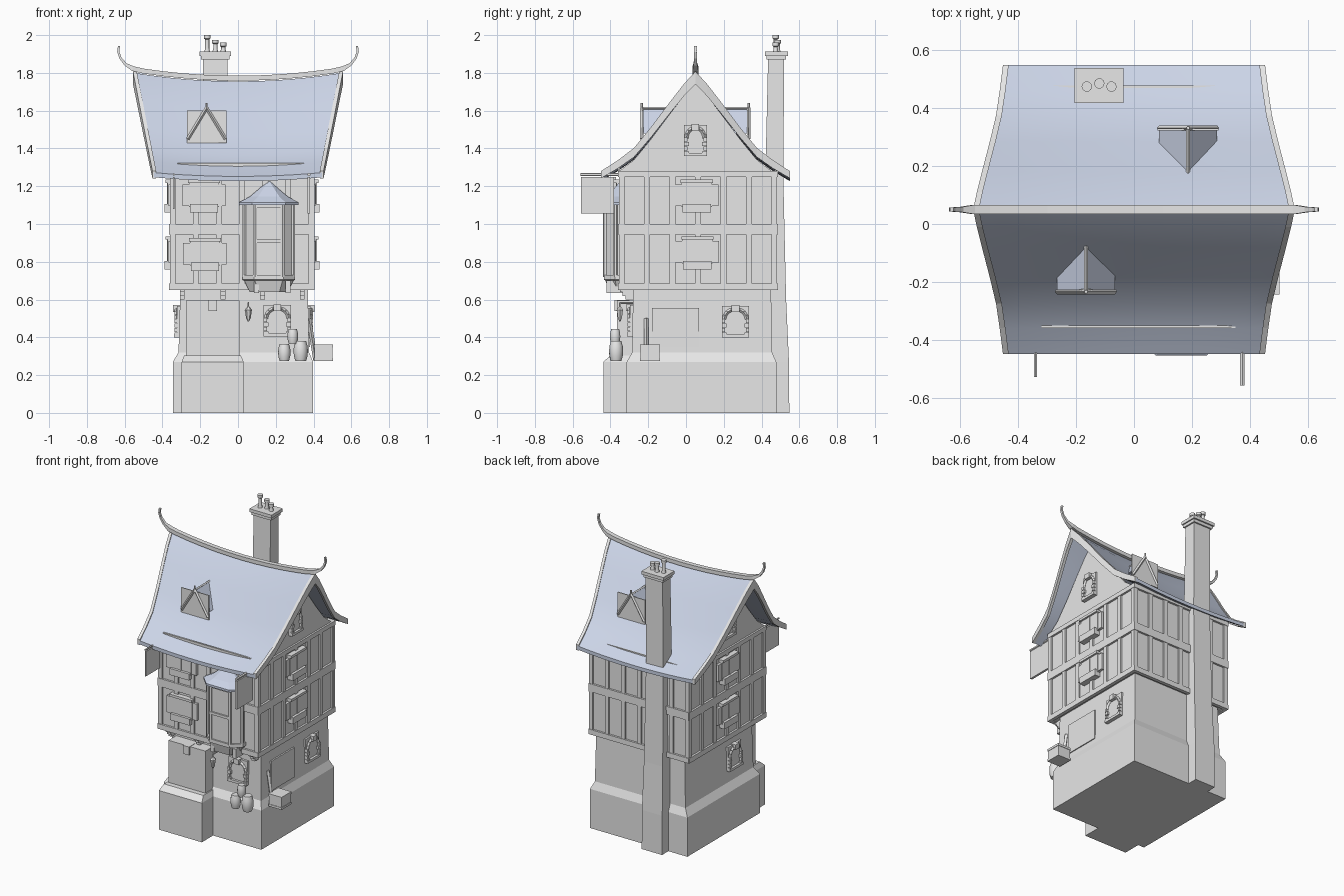
import bpy, bmesh, math
from mathutils import Vector, Matrix

if "Cube" in bpy.data.objects:
    bpy.data.objects.remove(bpy.data.objects["Cube"])


def material(name, rgb):
    m = bpy.data.materials.new(name)
    m.use_nodes = True
    m.diffuse_color = (*rgb, 1)
    m.node_tree.nodes["Principled BSDF"].inputs["Base Color"].default_value = (*rgb, 1)
    return m


GREY = material("plain grey", (0.8, 0.8, 0.8))
BLUE = material("slate blue", (0.6, 0.66, 0.8))


def finish(name, bm, mat=GREY, smooth=False):
    bmesh.ops.recalc_face_normals(bm, faces=bm.faces[:])
    me = bpy.data.meshes.new(name)
    bm.to_mesh(me)
    bm.free()
    me.materials.append(mat)
    ob = bpy.data.objects.new(name, me)
    bpy.context.scene.collection.objects.link(ob)
    if smooth:
        bpy.ops.object.select_all(action="DESELECT")
        ob.select_set(True)
        bpy.context.view_layer.objects.active = ob
        bpy.ops.object.shade_smooth_by_angle(angle=math.radians(40))
    return ob


def box(bm, x0, x1, y0, y1, z0, z1):
    mid = Vector((x0 + x1, y0 + y1, z0 + z1)) / 2
    size = Matrix.Diagonal((abs(x1 - x0), abs(y1 - y0), abs(z1 - z0), 1))
    bmesh.ops.create_cube(bm, size=1, matrix=Matrix.Translation(mid) @ size)


def rod(bm, p, q, r, sides=4):
    p, q = Vector(p), Vector(q)
    turn = (q - p).to_track_quat("Z", "Y").to_matrix().to_4x4()
    bmesh.ops.create_cone(bm, cap_ends=True, segments=sides, radius1=r, radius2=r,
                          depth=(q - p).length, matrix=Matrix.Translation((p + q) / 2) @ turn)


def loft(name, rings, mat=GREY, smooth=False):
    bm = bmesh.new()
    vs = [[bm.verts.new(p) for p in ring] for ring in rings]
    n = len(rings[0])
    for a, b in zip(vs, vs[1:]):
        for i in range(n):
            j = (i + 1) % n
            bm.faces.new((a[i], a[j], b[j], b[i]))
    bm.faces.new(vs[0])
    bm.faces.new(vs[-1])
    return finish(name, bm, mat, smooth)


def lathe(name, x, y, profile, sides=14):
    turn = [math.tau * i / sides for i in range(sides)]
    loft(name, [[(x + r * math.cos(t), y + r * math.sin(t), z) for t in turn]
                for r, z in profile], GREY, True)


def rect_ring(z, x0, x1, y0, y1):
    return [(x0, y0, z), (x1, y0, z), (x1, y1, z), (x0, y1, z)]


# Wall helpers: a runs along the wall, n points outward from its plane
WALLS = {"front": (1, -1), "back": (1, 1), "left": (0, 1), "right": (0, -1)}
UPPER = {"front": -0.345, "back": 0.472, "left": 0.392, "right": -0.35}


def on_wall(wall, plane, a, n, z):
    axis, sign = WALLS[wall]
    c = plane + sign * n
    return (a, c, z) if axis else (c, a, z)


def wbox(bm, wall, plane, a0, a1, z0, z1, n):
    p, q = on_wall(wall, plane, a0, -0.01, z0), on_wall(wall, plane, a1, n, z1)
    box(bm, p[0], q[0], p[1], q[1], z0, z1)


# Stone ground floor with battered plinth
loft("ground_floor", [rect_ring(0, -.345, .398, -.314, .478),
                      rect_ring(.27, -.345, .398, -.314, .478),
                      rect_ring(.32, -.315, .376, -.285, .456),
                      rect_ring(.66, -.305, .37, -.28, .45)])
loft("porch_base", [rect_ring(0, -.298, .03, -.437, .1), rect_ring(.27, -.298, .03, -.437, .1),
                    rect_ring(.305, -.285, .015, -.40, .1)])
bm = bmesh.new()
box(bm, -.275, .007, -.365, -.2, .3, .595)
box(bm, -.155, -.11, -.378, -.3, .54, .597)
finish("porch_upper", bm)

# Timber-framed upper floors
bm = bmesh.new()
box(bm, -.35, .392, -.345, .472, .655, 1.28)
finish("upper_walls", bm)
bm = bmesh.new()
for wall, plane in UPPER.items():
    lo, hi = (-.361, .404) if WALLS[wall][0] else (-.356, .483)
    for z0, z1 in ((.65, .685), (.945, 1.0), (1.25, 1.28)):
        wbox(bm, wall, plane, lo, hi, z0, z1, .014)
    for i in range(7):
        a = lo + (hi - lo - .03) * i / 6
        wbox(bm, wall, plane, a, a + .03, .66, 1.27, .011)
box(bm, -.32, .35, -.36, -.35, 1.25, 1.324)
box(bm, -.32, .35, .47, .478, 1.25, 1.304)
finish("timber_frame", bm)

# Jetty brackets
bm = bmesh.new()
for x in (-.295, -.08, .13, .34):
    for i in range(3):
        box(bm, x - .013, x + .013, -.35 + .015 * i, -.27, .64 - .02 * i, .66 - .02 * i)
finish("jetty_brackets", bm)

# Main roof: concave slopes, splayed verges and a sagging ridge
RIDGE_Y = .05
PROFILE = [(0, 1.80), (.06, 1.735), (.13, 1.645), (.235, 1.505),
           (.325, 1.395), (.41, 1.33), (.50, 1.272)]
SLOPE = [(-d, z) for d, z in PROFILE[:0:-1]] + PROFILE


def half_width(z):
    return .445 + (z - 1.272) * .195


def roof_point(u, d, z, drop=0):
    sag = (.045 - .05 * abs(d)) * (1 - u * u)
    return (u * half_width(z), RIDGE_Y + d, z - sag - drop)


rings = []
for i in range(13):
    u = i / 6 - 1
    rings.append([roof_point(u, d, z) for d, z in SLOPE]
                 + [roof_point(u, d, z, .025) for d, z in reversed(SLOPE)])
loft("main_roof", rings, BLUE, True)

for side, label in ((1, "left"), (-1, "right")):
    rings = []
    for d, z in SLOPE:
        x, drop = half_width(z), .03 + .06 * (.5 - abs(d))
        rings.append([(side * (x + dx), RIDGE_Y + d, z + dz) for dx, dz in
                      ((-.012, .008), (.008, .008), (.008, -drop), (-.012, -drop))])
    loft(label + "_bargeboard", rings)
    # Gable wall under the slopes
    x0, x1 = (.37, .394) if side > 0 else (-.352, -.328)
    inner = [(d, z) for d, z in SLOPE if abs(d) < .42]
    outline = [(RIDGE_Y + d, z - .055) for d, z in inner]
    loft(label + "_gable", [[(x, y, z) for y, z in outline] for x in (x0, x1)])

# Ridge beam curling up into horns
path = [(x / 10, 1.772 + .15 * (x / 10) ** 2) for x in range(6)]
path += [(.555, 1.822), (.595, 1.845), (.622, 1.878), (.634, 1.912), (.630, 1.942)]
path = [(-x, z) for x, z in path[:0:-1]] + path
rings = []
for i, (x, z) in enumerate(path):
    a, b = path[max(i - 1, 0)], path[min(i + 1, len(path) - 1)]
    t = Vector((b[0] - a[0], b[1] - a[1])).normalized()
    k = 1 if abs(x) < .56 else .4 + 4.5 * max(0, .64 - abs(x))
    k = min(k, 1)
    rings.append([(x - t.y * h * k, RIDGE_Y + w * k, z + t.x * h * k)
                  for w, h in ((-.016, -.013), (.016, -.013), (.016, .013), (-.016, .013))])
loft("ridge_beam", rings)


# Dormers
def dormer(name, x, face, out, back):
    def gable(y, grow=0):
        return [(x - .1, y, 1.48), (x, y, 1.61), (x + .1, y, 1.48)]
    loft(name + "_roof", [gable(face), gable(back)], BLUE)
    b = bmesh.new()
    box(b, x - .105, x + .105, face, face + out * .006, 1.43, 1.60)
    y = face + out * .008
    for s in (-1, 1):
        rod(b, (x + s * .1, y, 1.45), (x, y, 1.615), .009)
    rod(b, (x, y, 1.60), (x, y, 1.64), .006, 6)
    rod(b, (x, y, 1.612), (x, back, 1.612), .007)
    finish(name + "_front", b)


dormer("front_dormer", -.166, -.226, -1, -.055)
dormer("back_dormer", .187, .324, 1, .17)

# Chimney with cap and pots
loft("chimney", [rect_ring(0, -.20, -.045, .40, .547), rect_ring(.27, -.20, -.045, .40, .545),
                 rect_ring(.60, -.193, -.05, .40, .53), rect_ring(1.25, -.187, -.055, .42, .515),
                 rect_ring(1.89, -.185, -.055, .435, .52)])
bm = bmesh.new()
box(bm, -.195, -.045, .425, .53, 1.87, 1.89)
box(bm, -.205, -.037, .418, .54, 1.89, 1.912)
finish("chimney_cap", bm)
for x, y, top in ((-.163, .475, 2.0), (-.12, .486, 1.975), (-.078, .475, 1.96)):
    lathe("chimney_pot", x, y, [(.018, 1.90), (.011, 1.93), (.011, top - .022),
                                (.018, top - .018), (.018, top), (.01, top)], 10)

# Shuttered windows with flower boxes
bm = bmesh.new()
for wall, a, z in (("front", -.18, 1.15), ("front", -.175, .84), ("left", .057, 1.15),
                   ("left", .06, .85), ("right", .057, 1.15), ("right", .06, .85)):
    plane = UPPER[wall]
    wbox(bm, wall, plane, a - .115, a + .115, z - .055, z + .06, .018)
    wbox(bm, wall, plane, a - .08, a + .08, z - .06, z + .08, .022)
    wbox(bm, wall, plane, a - .085, a + .085, z + .068, z + .085, .035)
    wbox(bm, wall, plane, a - .075, a + .075, z - .09, z - .045, .04)
    wbox(bm, wall, plane, a - .006, a + .006, z - .05, z + .07, .026)
finish("shuttered_windows", bm)

# Arched stone windows with quoins and keystone
bm = bmesh.new()
for wall, plane, a, z in (("front", -.284, .208, .41), ("left", .372, .262, .405),
                          ("right", -.31, -.07, .405), ("left", .394, .05, 1.365),
                          ("right", -.352, .05, 1.365)):
    w = .072 if z < 1 else .06
    wbox(bm, wall, plane, a - w, a + w, z, z + .16, .012)
    wbox(bm, wall, plane, a - .02, a + .02, z + .13, z + .165, .034)
    wbox(bm, wall, plane, a - w, a + w, z - .005, z + .012, .028)
    for s in (-1, 1):
        for i in range(4):
            wbox(bm, wall, plane, a + s * (w - .025 + .008 * (i % 2)), a + s * w,
                 z + .024 * i, z + .024 * i + .02, .026)
    arc = [on_wall(wall, plane, a + (w - .012) * math.cos(math.pi * i / 8), .016,
                   z + .09 + .055 * math.sin(math.pi * i / 8)) for i in range(9)]
    for p, q in zip(arc, arc[1:]):
        rod(bm, p, q, .01)
wbox(bm, "left", .376, -.18, .07, .35, .555, .006)
finish("stone_windows", bm)

# Bay window with flared roof
BAY = [(-.134, .02), (-.134, -.03), (-.075, -.085), (.075, -.085), (.134, -.03), (.134, .02)]


def bay_ring(z, sx, sy):
    return [(.163 + x * sx, -.345 + y * sy, z) for x, y in BAY]


loft("bay_base", [bay_ring(.64, .75, .75), bay_ring(.70, .97, .95), bay_ring(.705, 1.04, 1.06),
                  bay_ring(.73, 1.04, 1.06)])
loft("bay_walls", [bay_ring(.72, .96, .95), bay_ring(1.11, .96, .95)])
loft("bay_roof", [bay_ring(z, sx, sy) for z, sx, sy in
                  ((1.10, 1.17, 1.29), (1.115, 1.17, 1.29), (1.145, .75, .85),
                   (1.185, .4, .45), (1.225, .06, .06))], BLUE)
bm = bmesh.new()
for x, y in BAY[1:5]:
    rod(bm, (.163 + x * .97, -.345 + y * .97, .72), (.163 + x * .97, -.345 + y * .97, 1.1), .011, 6)
for z in (.90, 1.085):
    box(bm, .085, .24, -.436, -.35, z, z + .018)
for x in (.097, .265):
    box(bm, x - .013, x + .013, -.42, -.33, .635, .70)
rod(bm, (.155, -.345, 1.21), (.155, -.345, 1.245), .007, 6)
finish("bay_trim", bm)

# Hanging signs on poles
bm = bmesh.new()
box(bm, -.344, -.336, -.525, -.37, 1.08, 1.25)
box(bm, .367, .382, -.555, -.38, 1.055, 1.25)
rod(bm, (-.34, -.528, 1.262), (-.34, -.33, 1.262), .006, 6)
rod(bm, (.375, -.558, 1.262), (.375, -.33, 1.262), .009, 6)
finish("hanging_signs", bm)

# Lantern, barrels, crate and leaning plank
lathe("lantern", .055, -.35, [(.004, .485), (.012, .50), (.018, .54), (.02, .545), (.004, .565)], 6)
bm = bmesh.new()
rod(bm, (.055, -.35, .56), (.055, -.35, .585), .004, 6)
rod(bm, (.055, -.35, .582), (.055, -.27, .582), .005, 6)
finish("lantern_arm", bm)
for x, y, z, r, h in ((.245, -.375, .275, .033, .09), (.332, -.37, .275, .038, .105),
                      (.29, -.375, .365, .028, .08)):
    lathe("barrel", x, y, [(r * k, z + h * t) for k, t in
                           ((.75, 0), (.95, .25), (1, .5), (.95, .75), (.75, 1))])
bm = bmesh.new()
box(bm, .405, .50, -.24, -.14, .275, .362)
for z in (.275, .347):
    box(bm, .402, .503, -.243, -.137, z, z + .015)
rod(bm, (.375, -.21, .50), (.41, -.21, .28), .012)
finish("crate_and_plank", bm)
